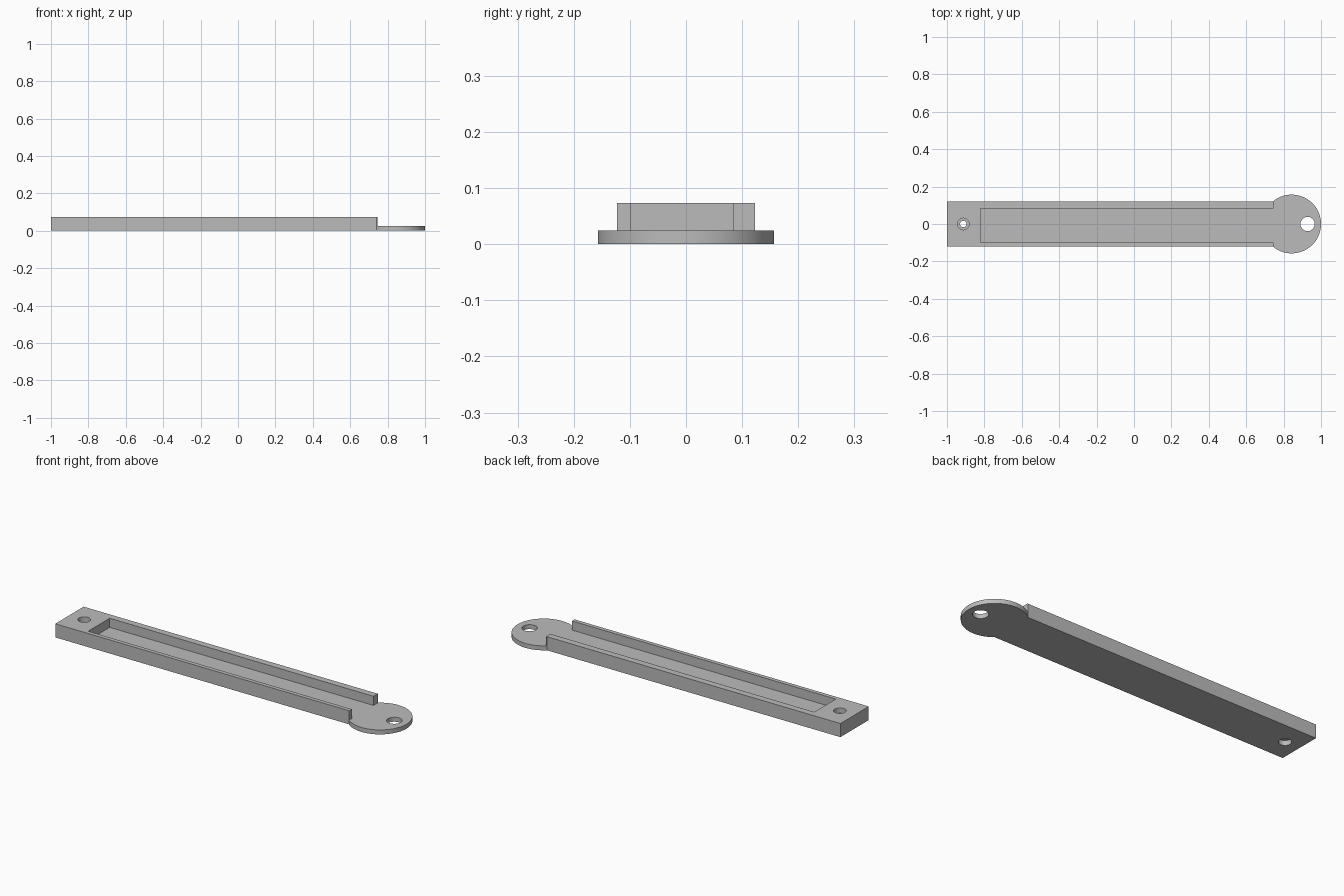
import bpy, bmesh, math

cube = bpy.data.objects.get("Cube")
if cube:
    bpy.data.objects.remove(cube, do_unlink=True)

# Main dimensions
HALF_W, HEIGHT, FLOOR = 0.12, 0.073, 0.024
WALL_END, POCKET_START = 0.745, -0.82
DISC_X, DISC_R = 0.843, 0.157

grey = bpy.data.materials.new("plain grey")
grey.use_nodes = True
colour = (0.5, 0.5, 0.5, 1)
grey.diffuse_color = colour
grey.node_tree.nodes["Principled BSDF"].inputs["Base Color"].default_value = colour


def prism(name, outline, z0, z1):
    """Extrude a counter-clockwise outline from z0 to z1."""
    bm = bmesh.new()
    base = bm.faces.new([bm.verts.new((x, y, z0)) for x, y in outline])
    top = bmesh.ops.extrude_face_region(bm, geom=[base])["geom"]
    for v in top:
        if isinstance(v, bmesh.types.BMVert):
            v.co.z = z1
    bmesh.ops.recalc_face_normals(bm, faces=bm.faces[:])
    mesh = bpy.data.meshes.new(name)
    bm.to_mesh(mesh)
    bm.free()
    mesh.materials.append(grey)
    obj = bpy.data.objects.new(name, mesh)
    bpy.context.collection.objects.link(obj)
    return obj


def arc(cx, r, a0, a1, n):
    return [(cx + r * math.cos(a0 + (a1 - a0) * i / n),
             r * math.sin(a0 + (a1 - a0) * i / n)) for i in range(n + 1)]


def circle(cx, r, n=40):
    return arc(cx, r, 0, math.tau, n)[:-1]


def cut(target, cutter):
    mod = target.modifiers.new(cutter.name, "BOOLEAN")
    mod.operation, mod.solver, mod.object = "DIFFERENCE", "EXACT", cutter
    bpy.context.view_layer.objects.active = target
    bpy.ops.object.modifier_apply(modifier=mod.name)
    bpy.data.objects.remove(cutter, do_unlink=True)


# Bar with a round end tab, in one outline
sweep = math.pi - math.asin(HALF_W / DISC_R)
outline = [(-1, HALF_W), (-1, -HALF_W)] + arc(DISC_X, DISC_R, -sweep, sweep, 72)
tray = prism("slotted_tray", outline, 0, HEIGHT)

# Long open pocket that widens over the end tab
pocket = [(POCKET_START, -0.098), (WALL_END, -0.098), (WALL_END, -0.3), (1.2, -0.3),
          (1.2, 0.3), (WALL_END, 0.3), (WALL_END, 0.084), (POCKET_START, 0.084)]
cut(tray, prism("pocket_cutter", pocket, FLOOR, 0.2))

# Hole in the tab, and a stepped hole in the solid end
cut(tray, prism("tab_hole_cutter", circle(0.928, 0.038), -0.1, 0.2))
cut(tray, prism("screw_hole_cutter", circle(-0.913, 0.017), -0.1, 0.2))
cut(tray, prism("upper_bore_cutter", circle(-0.913, 0.031), 0.046, 0.2))
cut(tray, prism("lower_bore_cutter", circle(-0.913, 0.031), -0.1, 0.026))

# Smooth round walls, sharp corners
bpy.ops.object.select_all(action="DESELECT")
tray.select_set(True)
bpy.context.view_layer.objects.active = tray
bpy.ops.object.shade_smooth_by_angle(angle=math.radians(30))
